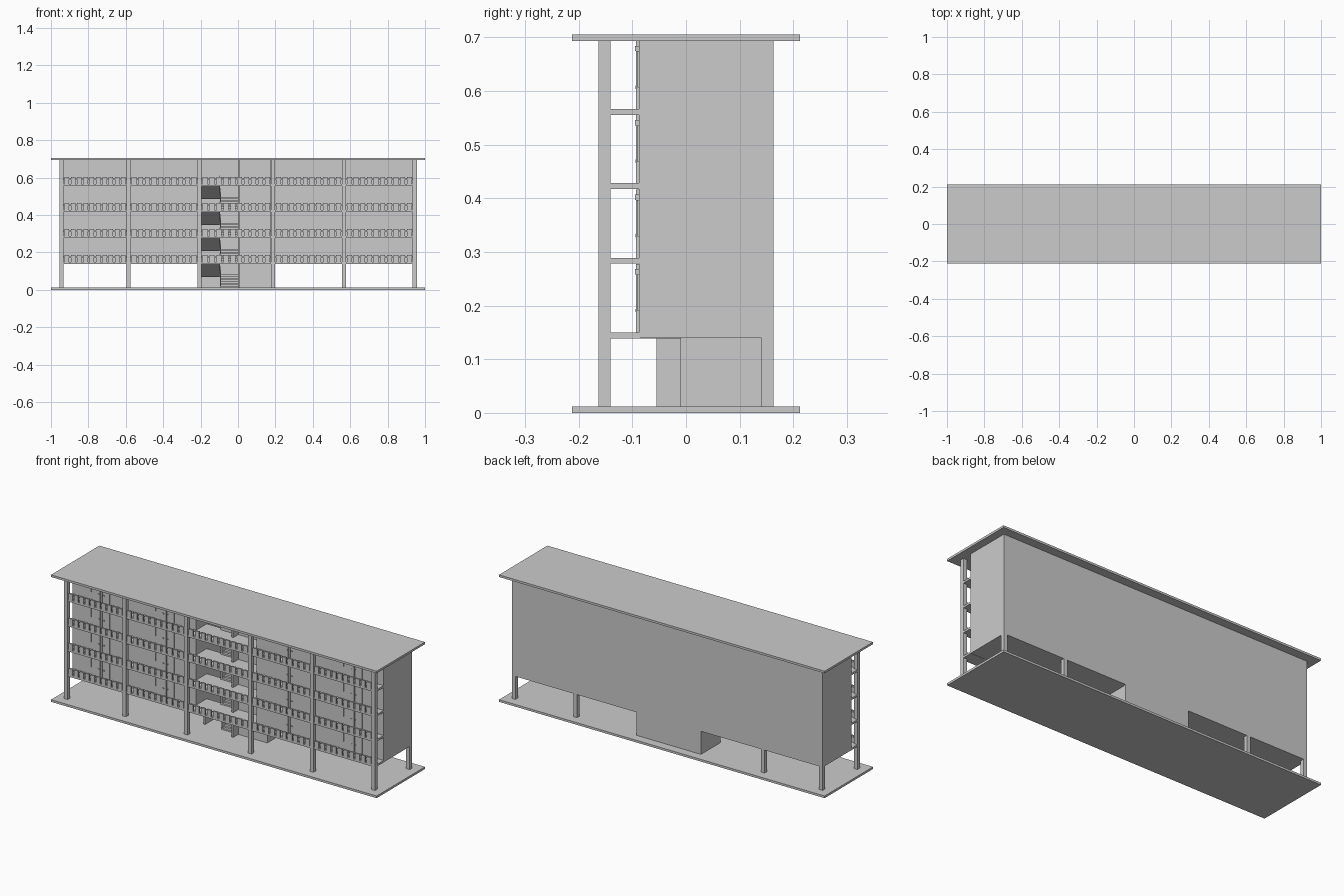
import bpy, bmesh

if "Cube" in bpy.data.objects:
    bpy.data.objects.remove(bpy.data.objects["Cube"])

FLOORS = [0.150, 0.289, 0.428, 0.566]           # walking levels of upper storeys
CEILS = [0.278, 0.417, 0.555, 0.693]
COLS = [-0.943, -0.585, -0.206, 0.187, 0.567, 0.945]
BASE, ROOF = 0.012, 0.693


def add_box(bm, x0, x1, y0, y1, z0, z1):
    v = [bm.verts.new((x, y, z)) for x in (x0, x1) for y in (y0, y1) for z in (z0, z1)]
    for f in ((0, 1, 3, 2), (4, 6, 7, 5), (0, 4, 5, 1), (2, 3, 7, 6), (0, 2, 6, 4), (1, 5, 7, 3)):
        bm.faces.new([v[i] for i in f])


def finish(name, bm):
    bmesh.ops.recalc_face_normals(bm, faces=bm.faces)
    me = bpy.data.meshes.new(name)
    bm.to_mesh(me)
    bm.free()
    ob = bpy.data.objects.new(name, me)
    bpy.context.collection.objects.link(ob)
    return ob


def boxes(name, items):
    bm = bmesh.new()
    for b in items:
        add_box(bm, *b)
    return finish(name, bm)


def profile(name, pts, x0, x1):
    """Extrude a (y, z) outline along x."""
    bm = bmesh.new()
    f = bm.faces.new([bm.verts.new((x0, y, z)) for y, z in pts])
    r = bmesh.ops.extrude_face_region(bm, geom=[f])
    verts = [g for g in r["geom"] if isinstance(g, bmesh.types.BMVert)]
    bmesh.ops.translate(bm, verts=verts, vec=(x1 - x0, 0, 0))
    return finish(name, bm)


# Ground slab and overhanging roof
boxes("ground_slab", [(-1, 1, -0.212, 0.212, 0, BASE)])
boxes("roof_slab", [(-1, 1, -0.212, 0.212, ROOF, 0.705)])

# Columns: full height in front, ground storey only at the back
boxes("front_columns", [(x - .011, x + .011, -.163, -.141, BASE, ROOF) for x in COLS])
boxes("back_columns", [(x - .011, x + .011, .141, .163, BASE, .14)
                       for x in COLS if abs(x) > .3])

# Apartment wings, closed to the back and sides
boxes("left_wing", [(-.954, -.195, -.088, .163, .14, ROOF)])
boxes("right_wing", [(.175, .956, -.088, .163, .14, ROOF)])

# Central core: back wall, side walls, divider and service room
boxes("core_back_wall", [(-.206, .19, .151, .163, BASE, ROOF)])
boxes("core_left_wall", [(-.206, -.195, -.01, .163, BASE, .15)])
boxes("service_room", [(.008, .187, -.01, .163, BASE, .15), (.008, .18, -.01, .163, .14, ROOF)])
boxes("stair_divider_wall", [(0, .009, -.055, .155, BASE, ROOF)])

# Gallery slabs and the lobby floor in front of the stairs
boxes("gallery_slabs", [(-.954, .956, -.160, -.086, z - .011, z) for z in FLOORS])
boxes("lobby_floors", [(-.197, .177, -.088, -.01, z - .011, z) for z in FLOORS])

# Balustrade of separate panels between the columns
panels = []
for z in FLOORS:
    for a, b in zip(COLS, COLS[1:]):
        n = 10
        p = (b - a - .022) / n
        for i in range(n):
            c = a + .011 + (i + .5) * p
            panels.append((c - p * .36, c + p * .36, -.161, -.152, z, z + .036))
boxes("balustrade_panels", panels)
boxes("balustrade_rails", [(a + .011, b - .011, -.154, -.150, z + .024, z + .029)
                           for z in FLOORS for a, b in zip(COLS, COLS[1:])])

# Stairs: right flight up to a rear landing, left flight back to the next floor
N, Y0, Y1 = 8, -.01, .105
for k, (lo, hi) in enumerate(zip([BASE] + FLOORS[:3], FLOORS)):
    mid = (lo + hi) / 2
    h, d = (mid - lo) / N, (Y1 - Y0) / N
    up = [(Y0, lo)]
    for i in range(N):
        up += [(Y0 + i * d, lo + (i + 1) * h), (Y0 + (i + 1) * d, lo + (i + 1) * h)]
    up += [(Y1, mid - .012), (Y0 + d, lo)]
    profile(f"lower_flight_{k}", up, -.09, 0)
    back = [(Y1, mid)]
    for i in range(N):
        back += [(Y1 - i * d, mid + (i + 1) * h), (Y1 - (i + 1) * d, mid + (i + 1) * h)]
    back += [(Y0, hi - .012), (Y1, mid - .012)]
    profile(f"upper_flight_{k}", back, -.196, -.1)
    boxes(f"landing_{k}", [(-.196, 0, Y1, .152, mid - .008, mid)])
    # solid sloping parapets between the flights
    profile(f"lower_parapet_{k}", [(Y0, lo), (Y0, lo + .045), (Y1, mid + .045), (Y1, mid - .01)],
            -.095, -.09)
    profile(f"upper_parapet_{k}", [(Y0, hi - .01), (Y0, hi + .045), (Y1, mid + .045), (Y1, mid - .01)],
            -.1, -.095)
boxes("top_stair_guard", [(-.095, 0, -.014, -.01, FLOORS[3], FLOORS[3] + .036)])

# Apartment fronts: paired doors with windows on both sides
doors, windows, handles, lamps, fins = [], [], [], [], []
for z in FLOORS:
    for c in (-.775, -.38, .38, .775):
        fins.append((c - .004, c + .004, -.0935, -.087, z, z + .127))
        lamps.append((c - .012, c + .012, -.095, -.087, z + .108, z + .118))
        for s in (-1, 1):
            m = c + s * .030
            doors.append((m - .021, m + .021, -.0912, -.087, z, z + .108))
            h = c + s * .014
            handles.append((h - .004, h + .004, -.0945, -.09, z + .038, z + .044))
            w = c + s * .105
            windows.append((w - .042, w + .042, -.0905, -.087, z + .04, z + .108))
    fins.append((.908, .918, -.0935, -.087, z, z + .108))
boxes("doors", doors)
boxes("windows", windows)
boxes("door_handles", handles)
boxes("door_lamps", lamps)
boxes("facade_fins", fins)
